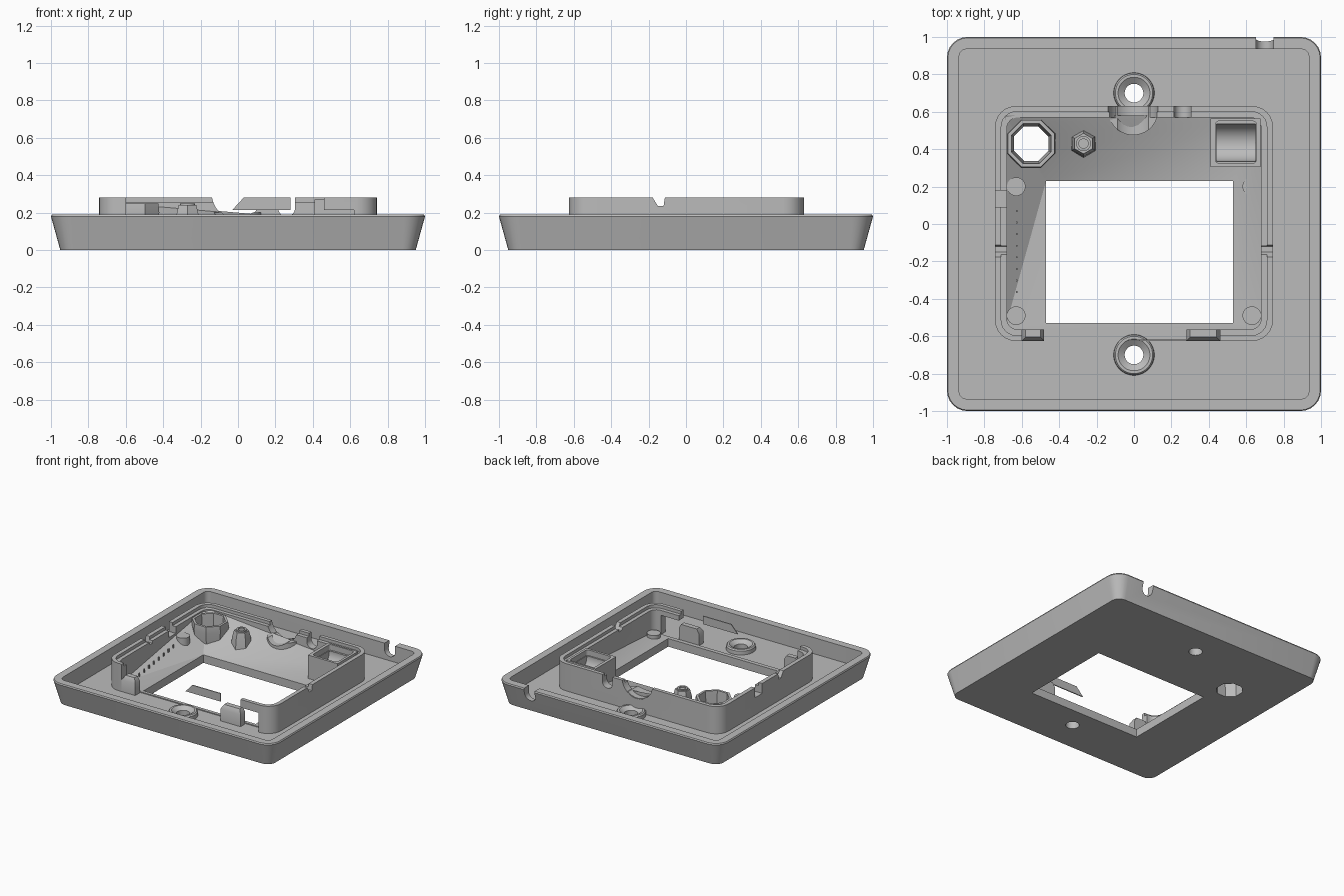
import bpy, bmesh, math
from mathutils import Vector

cube = bpy.data.objects.get("Cube")
if cube:
    bpy.data.objects.remove(cube, do_unlink=True)

grey = bpy.data.materials.new("plain grey")
grey.use_nodes = True
grey.diffuse_color = (0.5, 0.5, 0.5, 1)
grey.node_tree.nodes["Principled BSDF"].inputs["Base Color"].default_value = (0.5, 0.5, 0.5, 1)


def make(name, bm):
    bmesh.ops.recalc_face_normals(bm, faces=bm.faces)
    mesh = bpy.data.meshes.new(name)
    bm.to_mesh(mesh)
    bm.free()
    obj = bpy.data.objects.new(name, mesh)
    bpy.context.collection.objects.link(obj)
    mesh.materials.append(grey)
    return obj


def loft(name, rings, closed=False):
    """Skin matching rings of points; cap the ends or join last to first."""
    bm = bmesh.new()
    loops = [[bm.verts.new(p) for p in ring] for ring in rings]
    pairs = list(zip(loops, loops[1:]))
    if closed:
        pairs.append((loops[-1], loops[0]))
    else:
        bm.faces.new(loops[0])
        bm.faces.new(loops[-1])
    for a, b in pairs:
        for i in range(len(a)):
            j = (i + 1) % len(a)
            bm.faces.new((a[i], a[j], b[j], b[i]))
    return make(name, bm)


def rounded(x0, x1, y0, y1, r, z, steps=6):
    pts = []
    for k, (cx, cy) in enumerate([(x1 - r, y1 - r), (x0 + r, y1 - r),
                                  (x0 + r, y0 + r), (x1 - r, y0 + r)]):
        for s in range(steps + 1):
            a = (k + s / steps) * math.pi / 2
            pts.append((cx + r * math.cos(a), cy + r * math.sin(a), z))
    return pts


def prism(name, x0, x1, y0, y1, r, z0, z1):
    return loft(name, [rounded(x0, x1, y0, y1, r, z) for z in (z0, z1)])


def box(name, x0, x1, y0, y1, z0, z1):
    return loft(name, [[(x0, y0, z), (x1, y0, z), (x1, y1, z), (x0, y1, z)] for z in (z0, z1)])


def lathe(name, x, y, profile, n=32, closed=True):
    turn = math.pi / n
    rings = [[(x + r * math.cos(2 * math.pi * i / n + turn),
               y + r * math.sin(2 * math.pi * i / n + turn), z) for i in range(n)]
             for r, z in profile]
    return loft(name, rings, closed)


def rod(name, centre, r, length, axis):
    """Cylinder lying along x or y."""
    rings = []
    for s in (-0.5, 0.5):
        ring = []
        for i in range(32):
            c, d = r * math.cos(i * math.pi / 16), r * math.sin(i * math.pi / 16)
            off = (s * length, c, d) if axis == "x" else (c, s * length, d)
            ring.append(Vector(centre) + Vector(off))
        rings.append(ring)
    return loft(name, rings)


def cut(obj, *cutters):
    for c in cutters:
        c.hide_render = True
        m = obj.modifiers.new("cut", "BOOLEAN")
        m.operation, m.solver, m.object = "DIFFERENCE", "EXACT", c
    bpy.context.view_layer.update()
    result = bpy.data.meshes.new_from_object(obj.evaluated_get(bpy.context.evaluated_depsgraph_get()))
    obj.modifiers.clear()
    obj.data = result
    for c in cutters:
        bpy.data.objects.remove(c, do_unlink=True)
    return obj


FLOOR = 0.06
WX0, WX1, WY0, WY1 = -0.47, 0.53, -0.53, 0.23
FUNNEL = (-0.55, 0.43)


def funnel_hole():
    return lathe("cutter", *FUNNEL, [(0.1, -0.05), (0.1, 0.02), (0.13, 0.3)], 8, False)


# Tapered tray with raised rim, window, screw holes and cable notch
tray = loft("tray", [rounded(-h, h, -h, h, r, z) for h, r, z in
                     [(0.95, 0.07, 0), (1, 0.11, 0.18), (0.995, 0.105, 0.19)]])
cut(tray,
    prism("cutter", -0.935, 0.935, -0.935, 0.935, 0.04, FLOOR, 0.4),
    box("cutter", WX0, WX1, WY0, WY1, -0.1, 0.3),
    funnel_hole(),
    rod("cutter", (0.7, 0.97, 0.14), 0.047, 0.2, "y"),
    box("cutter", 0.653, 0.747, 0.87, 1.07, 0.14, 0.3),
    *[lathe("cutter", 0, y, [(0.05, -0.1), (0.05, 0.3)], 32, False) for y in (-0.7, 0.7)])

# Countersunk screw bosses at front and back
for side, y in (("front", -0.7), ("back", 0.7)):
    lathe(side + "_screw_boss", 0, y,
          [(0.05, 0.04), (0.11, 0.04), (0.108, 0.09), (0.1, 0.1), (0.085, 0.1), (0.05, 0.075)])

# Upright wall round the window, open along most of the front
wall = prism("inner_wall", -0.743, 0.743, -0.625, 0.63, 0.11, 0.05, 0.28)
cut(wall,
    prism("cutter", -0.68, 0.68, -0.565, 0.57, 0.06, 0, 0.4),
    prism("cutter", -0.71, 0.71, -0.595, 0.6, 0.08, 0.255, 0.4),
    box("cutter", -0.6, 0.46, -0.7, -0.5, FLOOR, 0.4),
    box("cutter", 0.4, 0.62, -0.7, -0.5, FLOOR, 0.215),
    rod("cutter", (-0.005, 0.6, 0.3), 0.135, 0.3, "y"),
    rod("cutter", (0.26, 0.6, 0.225), 0.045, 0.2, "y"),
    box("cutter", 0.215, 0.305, 0.5, 0.7, 0.225, 0.4),
    box("cutter", -0.8, -0.65, 0.09, 0.18, 0.2, 0.4))

# Sloped nicks in both side walls
nick = [(-0.19, 0.3), (-0.15, 0.235), (-0.12, 0.235), (-0.11, 0.3)]
cut(wall, *[loft("cutter", [[(x + d, y, z) for y, z in nick] for d in (-0.1, 0.1)])
            for x in (-0.71, 0.71)])

# Front blocks and the thin strip above the opening
for name, x0, x1 in (("left_front_block", 0.28, 0.46), ("right_front_block", -0.6, -0.48)):
    loft(name, [[(x0 + i, -0.625 + i, z), (x1 - i, -0.625 + i, z), (x1 - i, -0.565, z), (x0 + i, -0.565, z)]
                for z, i in ((0.05, 0), (0.155, 0), (0.19, 0.02))])
loft("front_strip", [[(-0.03, y, 0.215), (0.28, y, 0.215), (0.28, y, 0.28), (0.03, y, 0.28)]
                     for y in (-0.625, -0.617)])

# Sloping bezel down to the window, highest at the back right corner
outer = [(-0.69, 0.58, 0.26), (-0.69, -0.56, 0.067), (0.69, -0.56, 0.067), (0.69, 0.58, 0.14)]
inner = [(WX0, WY1, 0.065), (WX0, WY0, 0.065), (WX1, WY0, 0.065), (WX1, WY1, 0.065)]
bm = bmesh.new()
top_o, top_i = [[bm.verts.new(p) for p in ring] for ring in (outer, inner)]
low_o, low_i = [[bm.verts.new((p[0], p[1], 0.045)) for p in ring] for ring in (outer, inner)]
for k in range(4):
    n = (k + 1) % 4
    if k == 3:
        bm.faces.new((top_o[k], top_o[n], top_i[n]))
        bm.faces.new((top_o[k], top_i[n], top_i[k]))
    else:
        bm.faces.new((top_o[k], top_o[n], top_i[k]))
        bm.faces.new((top_o[n], top_i[n], top_i[k]))
    bm.faces.new((top_i[k], top_i[n], low_i[n], low_i[k]))
    bm.faces.new((low_o[k], low_o[n], top_o[n], top_o[k]))
    bm.faces.new((low_i[k], low_i[n], low_o[n], low_o[k]))
bezel = cut(make("sloped_bezel", bm), funnel_hole())

# Eight-sided funnel and small six-sided post
lathe("funnel", *FUNNEL, [(0.1, 0.002), (0.11, 0.002), (0.14, 0.2), (0.135, 0.25), (0.115, 0.25), (0.1, 0.05)], 8)
lathe("hex_post", -0.27, 0.43, [(0.08, 0.05), (0.07, 0.18), (0.055, 0.24)], 6, False)
lathe("post_collar", -0.27, 0.43, [(0.025, 0.235), (0.04, 0.235), (0.04, 0.25), (0.025, 0.25)], 20)

# Curved relief behind the rear screw
relief = lathe("rear_relief", -0.005, 0.61, [(0.135, 0.05), (0.135, 0.2)], 32, False)
cut(relief,
    box("cutter", -0.3, 0.3, 0.628, 0.9, 0, 0.4),
    rod("cutter", (-0.005, 0.6, 0.3), 0.13, 0.5, "y"))

# Square socket with a rounded cradle
socket = box("socket", 0.41, 0.675, 0.305, 0.565, 0.05, 0.27)
cut(socket,
    prism("cutter", 0.435, 0.655, 0.325, 0.55, 0.02, 0.225, 0.4),
    rod("cutter", (0.545, 0.435, 0.22), 0.1, 0.21, "x"))

# Corner pads and a row of small dots on the bezel
for x in (-0.63, 0.63):
    for y in (0.2, -0.49):
        z = 0.19 if x < 0 and y > 0 else 0.1
        lathe("corner_pad", x, y, [(0.05, 0.05), (0.05, z)], 20, False)
for i in range(8):
    y = 0.07 - i * 0.062
    z = 0.067 + (y + 0.56) * 0.145
    box("dot", -0.63, -0.622, y - 0.005, y + 0.005, z - 0.02, z + 0.008)

# Smooth the curved parts and keep the edges crisp
bpy.ops.object.select_all(action="DESELECT")
for obj in bpy.context.collection.objects:
    if obj.type == "MESH" and grey.name in obj.data.materials:
        obj.select_set(True)
        bpy.context.view_layer.objects.active = obj
bpy.ops.object.shade_smooth_by_angle(angle=math.radians(30))
